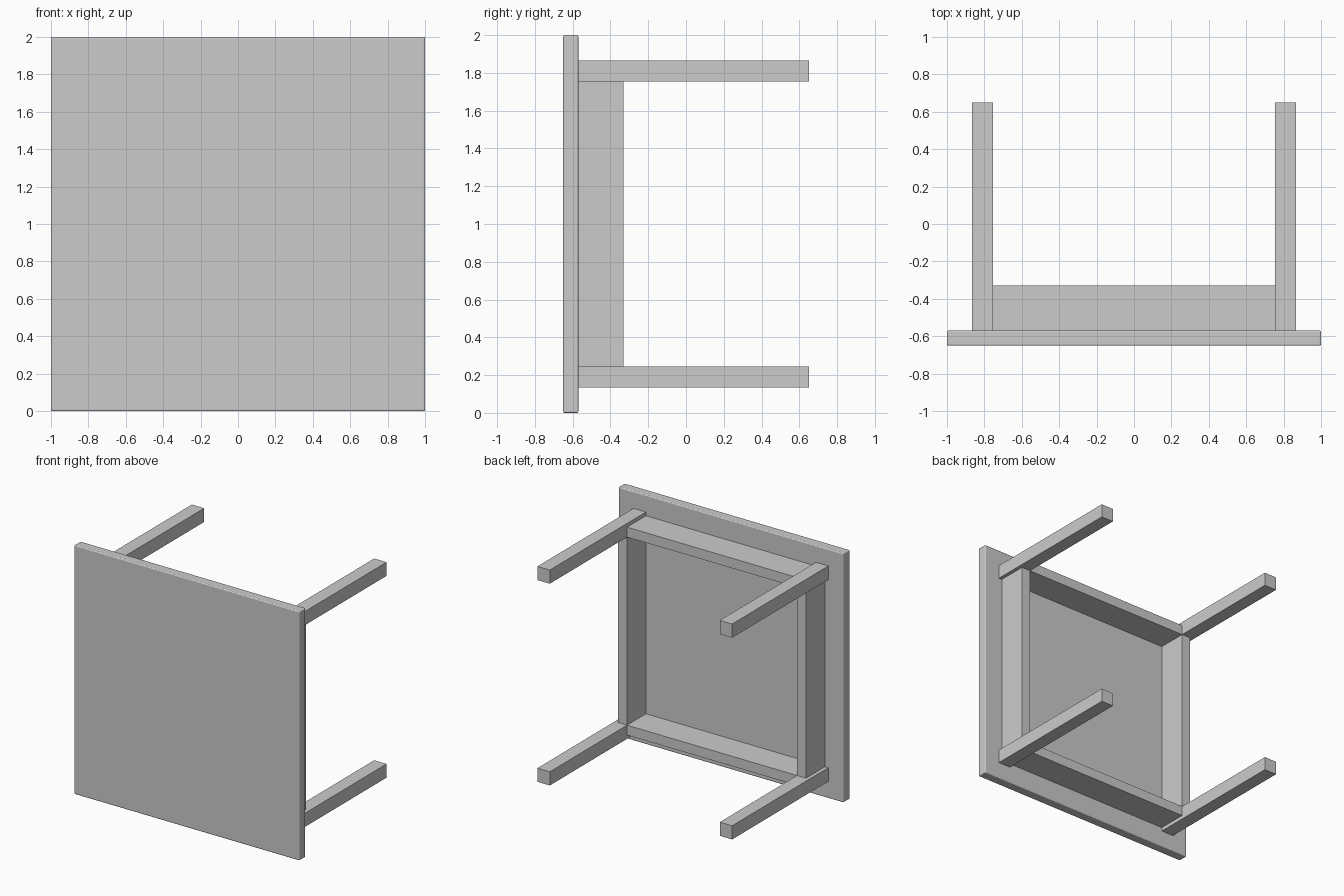
import bpy

if "Cube" in bpy.data.objects:
    bpy.data.objects.remove(bpy.data.objects["Cube"])

def box(name, lo, hi):
    bpy.ops.mesh.primitive_cube_add(size=1, location=[(a + b) / 2 for a, b in zip(lo, hi)])
    ob = bpy.context.object
    ob.name = name
    ob.scale = [b - a for a, b in zip(lo, hi)]
    bpy.ops.object.transform_apply(location=False, rotation=False, scale=True)
    return ob

IN, OUT, RAIL = 0.755, 0.865, 0.835   # leg inner / outer, apron outer offsets
UNDER, TIP, DEEP = -0.57, 0.65, -0.33  # tabletop underside, leg tips, apron edge

# Tabletop, tipped upright on its edge, with softened edges
top = box("tabletop", (-1, -0.65, 0), (1, UNDER, 2))
bevel = top.modifiers.new("edge_bevel", 'BEVEL')
bevel.width = 0.008
bevel.segments = 3

def span(s, a, b):
    return sorted((s * a, s * b))

# Four square legs
for sx, xn in ((-1, "left"), (1, "right")):
    for sz, zn in ((-1, "lower"), (1, "upper")):
        x, z = span(sx, IN, OUT), span(sz, IN, OUT)
        box(f"{zn}_{xn}_leg", (x[0], UNDER, 1 + z[0]), (x[1], TIP, 1 + z[1]))

# Four apron boards between the legs, flush with the inner leg faces
for s, xn, zn in ((-1, "left", "lower"), (1, "right", "upper")):
    a, b = span(s, IN, RAIL)
    box(f"{xn}_apron", (a, UNDER, 1 - IN), (b, DEEP, 1 + IN))
    box(f"{zn}_apron", (-IN, UNDER, 1 + a), (IN, DEEP, 1 + b))
